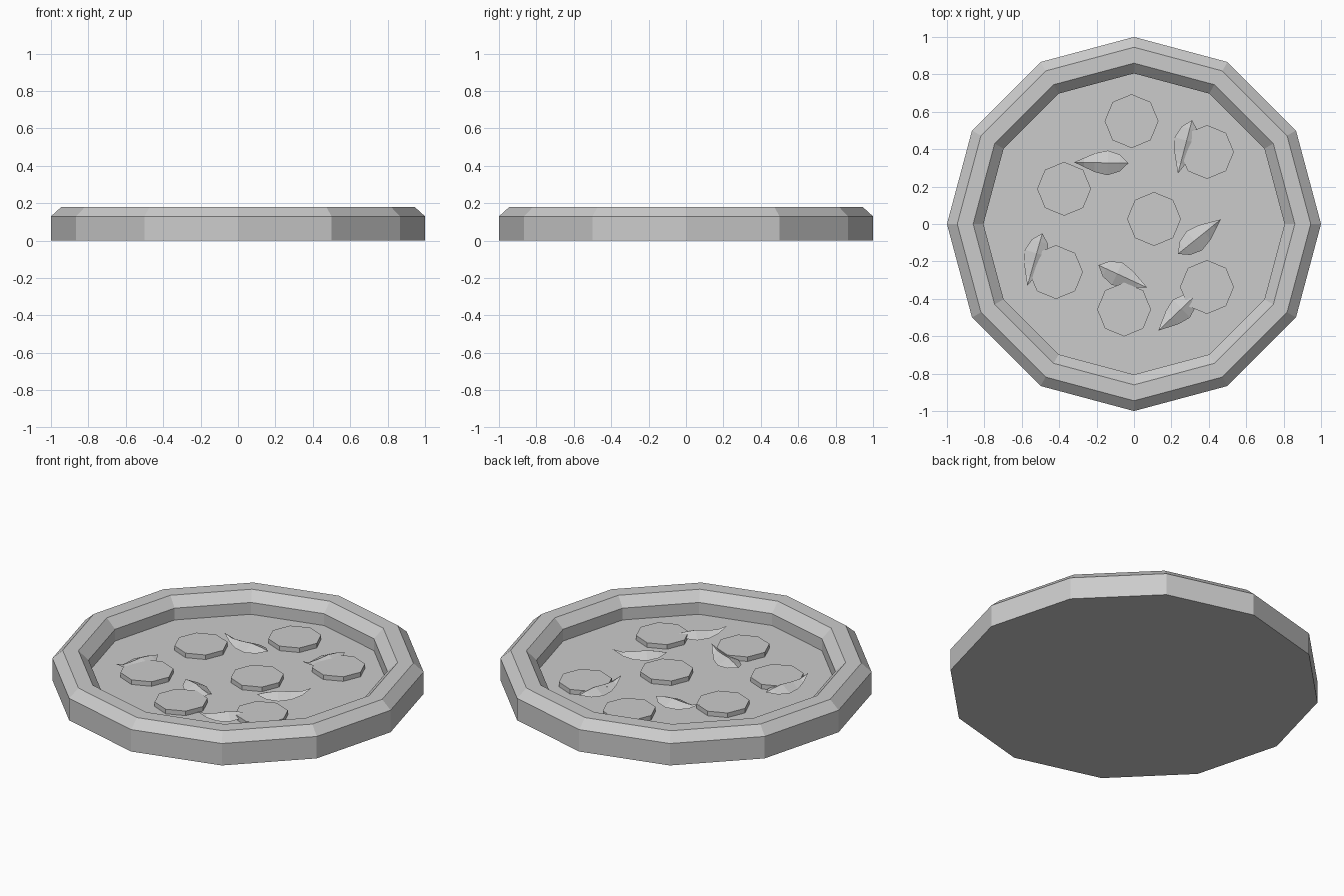
import bpy, bmesh
from math import cos, sin, pi, atan2, hypot
from mathutils import Matrix, Vector

if "Cube" in bpy.data.objects:
    bpy.data.objects.remove(bpy.data.objects["Cube"])


def finish(bm, name):
    bmesh.ops.recalc_face_normals(bm, faces=bm.faces)
    me = bpy.data.meshes.new(name)
    bm.to_mesh(me)
    bm.free()
    ob = bpy.data.objects.new(name, me)
    bpy.context.collection.objects.link(ob)
    return ob


def lathe(name, profile, sides, centre=(0, 0)):
    """Spin (radius, z) pairs around a vertical axis and cap both ends."""
    bm = bmesh.new()
    rings = [[bm.verts.new((centre[0] + r * cos(2 * pi * i / sides),
                            centre[1] + r * sin(2 * pi * i / sides), z))
              for i in range(sides)] for r, z in profile]
    for a, b in zip(rings, rings[1:]):
        for i in range(sides):
            j = (i + 1) % sides
            bm.faces.new((a[i], a[j], b[j], b[i]))
    bm.faces.new(rings[0][::-1])
    bm.faces.new(rings[-1])
    return finish(bm, name)


def leaf(name, end, tip):
    """Arched leaf from a blunt end to a raised, pointed tip."""
    # position along leaf, half width, rib height, edge height
    stations = [(0.16, 0.045, 0.090, 0.070), (0.38, 0.066, 0.097, 0.066),
                (0.62, 0.050, 0.092, 0.066), (0.82, 0.024, 0.092, 0.078)]
    dx, dy = tip[0] - end[0], tip[1] - end[1]
    length = hypot(dx, dy)
    place = Matrix.Translation((end[0], end[1], 0)) @ Matrix.Rotation(atan2(dy, dx), 4, 'Z')
    bm = bmesh.new()
    vert = lambda x, y, z: bm.verts.new(place @ Vector((x * length, y, z)))
    start, point = vert(0, 0, 0.08), vert(1, 0, 0.11)
    rows = [(vert(t, -w, e), vert(t, 0, r), vert(t, w, e)) for t, w, r, e in stations]
    for k in (0, 1):
        bm.faces.new((start, rows[0][k], rows[0][k + 1]))
        bm.faces.new((point, rows[-1][k + 1], rows[-1][k]))
        for a, b in zip(rows, rows[1:]):
            bm.faces.new((a[k], b[k], b[k + 1], a[k + 1]))
    return finish(bm, name)


# Crust with bevelled rim and sunken cheese floor
lathe("crust", [(1, 0), (1, 0.13), (0.945, 0.18), (0.86, 0.18),
                (0.805, 0.127), (0.805, 0.057)], 12)

# Sausage slices
slices = [(0.107, 0.027), (-0.013, 0.55), (0.39, 0.385), (-0.374, 0.188),
          (-0.417, -0.257), (-0.053, -0.457), (0.39, -0.337)]
for n, c in enumerate(slices, 1):
    lathe(f"sausage_slice_{n}", [(0.144, 0.05), (0.144, 0.084)], 8, c)

# Herb leaves: blunt end, then tip
leaves = [((-0.03, 0.325), (-0.32, 0.33)), ((0.31, 0.555), (0.235, 0.27)),
          ((0.235, -0.16), (0.465, 0.025)), ((-0.49, -0.05), (-0.57, -0.33)),
          ((-0.19, -0.22), (0.07, -0.34)), ((0.33, -0.38), (0.13, -0.57))]
for n, (e, t) in enumerate(leaves, 1):
    leaf(f"herb_leaf_{n}", e, t)
